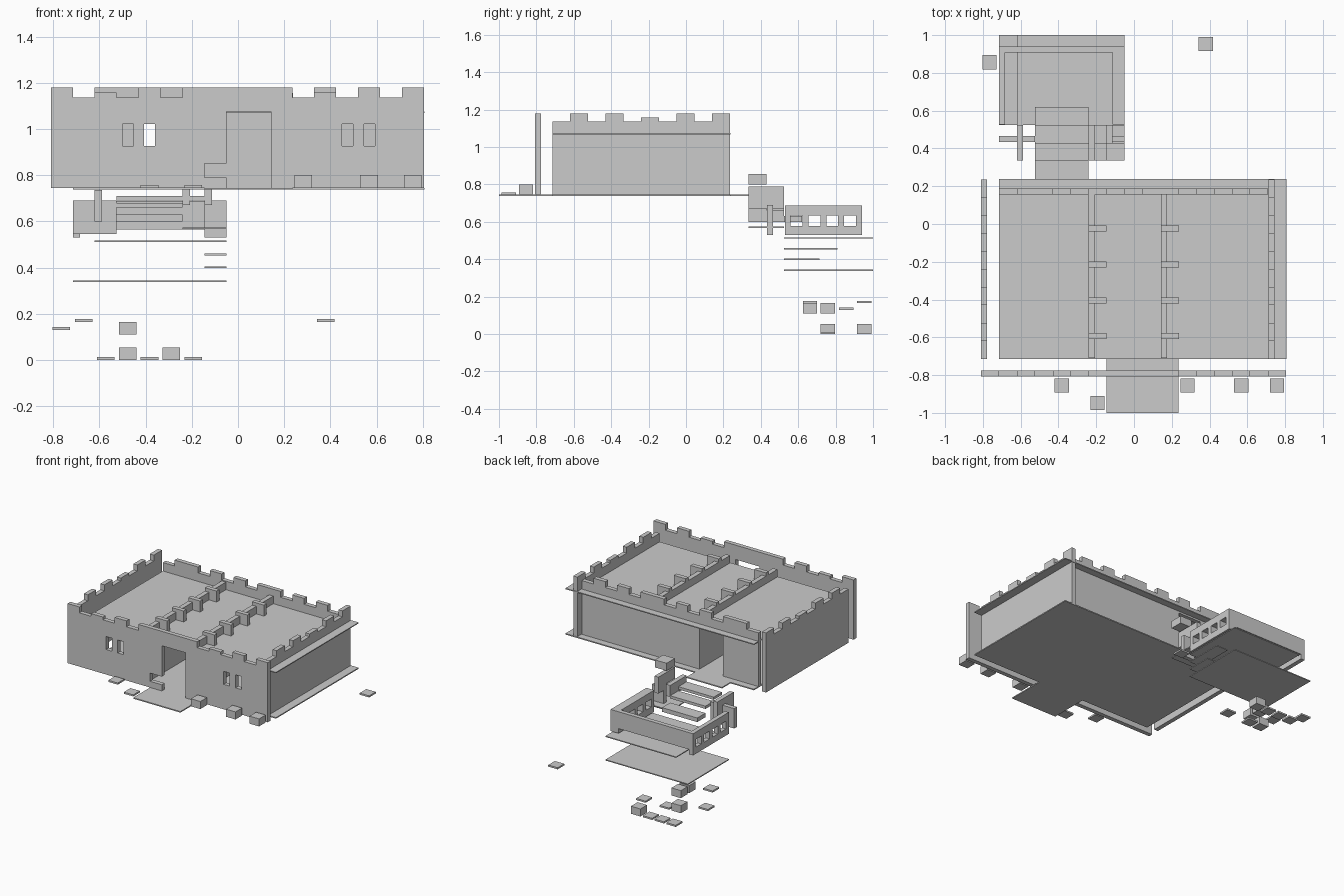
import bpy, bmesh

cube = bpy.data.objects.get("Cube")
if cube:
    bpy.data.objects.remove(cube)

stone = bpy.data.materials.new("grey stone")
stone.use_nodes = True
stone.diffuse_color = (0.6, 0.6, 0.6, 1)
stone.node_tree.nodes["Principled BSDF"].inputs["Base Color"].default_value = (0.6, 0.6, 0.6, 1)

FLOOR, ROOF, CELL = 0.745, 1.075, 0.095
TOPS = {"M": 1.18, "l": 1.157, "n": 1.137}


def finish(name, bm):
    bmesh.ops.recalc_face_normals(bm, faces=bm.faces)
    mesh = bpy.data.meshes.new(name)
    bm.to_mesh(mesh)
    bm.free()
    mesh.materials.append(stone)
    obj = bpy.data.objects.new(name, mesh)
    bpy.context.collection.objects.link(obj)
    return obj


def box(name, xs, ys, zs):
    bm = bmesh.new()
    bmesh.ops.create_cube(bm, size=1)
    for v in bm.verts:
        for i, (lo, hi) in enumerate((xs, ys, zs)):
            v.co[i] = hi if v.co[i] > 0 else lo
    return finish(name, bm)


def cut(obj, xs, ys, zs):
    cutter = box("cutter", xs, ys, zs)
    mod = obj.modifiers.new("opening", "BOOLEAN")
    mod.operation = "DIFFERENCE"
    mod.solver = "EXACT"
    mod.object = cutter
    bpy.context.view_layer.objects.active = obj
    bpy.ops.object.modifier_apply(modifier=mod.name)
    bpy.data.objects.remove(cutter)


def battlement(name, along_x, start, sides, pattern):
    """Wall with a stepped top, one letter per cell."""
    outline = [(start, FLOOR)]
    for i, letter in enumerate(pattern):
        for a in (start + i * CELL, start + (i + 1) * CELL):
            p = (a, TOPS[letter])
            if len(outline) > 2 and outline[-1] == p:
                continue
            outline.append(p)
    outline.append((start + len(pattern) * CELL, FLOOR))
    lo, hi = sides
    bm = bmesh.new()
    verts = [bm.verts.new((a, lo, z) if along_x else (lo, a, z)) for a, z in outline]
    face = bm.faces.new(verts)
    ext = bmesh.ops.extrude_face_region(bm, geom=[face])
    shift = (0, hi - lo, 0) if along_x else (hi - lo, 0, 0)
    bmesh.ops.translate(bm, vec=shift, verts=[g for g in ext["geom"] if isinstance(g, bmesh.types.BMVert)])
    return finish(name, bm)


# Main hall plates
box("hall_floor", (-0.715, 0.807), (-0.715, 0.238), (0.737, FLOOR))
box("hall_roof", (-0.715, 0.807), (-0.715, 0.238), (1.068, ROOF))
box("porch", (-0.145, 0.235), (-1.0, -0.715), (0.737, FLOOR))
box("back_landing", (-0.525, -0.24), (0.238, 0.335), (0.737, FLOOR))

# Main hall walls
front = battlement("front_wall", True, -0.81, (-0.807, -0.775), "MnlnMnMMMMMnlnMnM")
cut(front, (-0.05, 0.142), (-0.9, -0.7), (0.7, ROOF))
cut(front, (-0.145, 0.0), (-0.9, -0.7), (0.79, 0.85))
for x in (-0.5, -0.406, 0.45, 0.545):
    cut(front, (x, x + 0.047), (-0.9, -0.7), (0.927, 1.022))
back = battlement("back_wall", True, -0.715, (0.155, 0.187), "nMMnMnMnMMnMnMn")
cut(back, (-0.43, -0.24), (0.1, 0.22), (0.7, ROOF - 0.02))
for name, x in (("right_wall", -0.81), ("left_wall", 0.713)):
    battlement(name, False, -0.715, (x, x + 0.032), "nMnMnlnMnM")

# Partitions with short cross blocks
for x in (-0.24, 0.142):
    box("partition", (x, x + 0.034), (-0.71, 0.155), (FLOOR, 1.13))
    for i in range(4):
        y = -0.61 + i * 0.19
        box("partition_block", (x, x + 0.095), (y, y + 0.032), (ROOF, 1.155))

# Stairs down to the terrace
box("stair_upper", (-0.525, -0.145), (0.335, 0.43), (0.69, 0.71))
box("stair_middle", (-0.525, -0.24), (0.43, 0.525), (0.66, 0.68))
box("stair_lower", (-0.525, -0.24), (0.525, 0.62), (0.6, 0.63))
box("stair_side_right", (-0.62, -0.588), (0.335, 0.525), (0.6, 0.735))
box("stair_side_left", (-0.24, -0.207), (0.335, 0.525), (0.67, 0.755))
box("stair_side_ledge", (-0.24, -0.05), (0.335, 0.525), (0.567, 0.574))
box("stair_gate_right", (-0.715, -0.525), (0.433, 0.465), (0.545, 0.69))
box("stair_gate_left", (-0.145, -0.05), (0.433, 0.465), (0.53, 0.69))
box("stair_parapet_low", (-0.145, -0.113), (0.335, 0.525), (0.67, 0.79))
box("stair_parapet_high", (-0.145, -0.05), (0.335, 0.43), (0.8, 0.855))

# Terrace arcades
for name, x0, x1 in (("right", -0.715, -0.683), ("left", -0.113, -0.05)):
    box(name + "_arcade_base", (x0, x1), (0.528, 0.94), (0.53, 0.578))
    box(name + "_arcade_top", (x0, x1), (0.528, 0.94), (0.635, 0.688))
    for i in range(5):
        y = 0.528 + i * 0.095
        box(name + "_arcade_column", (x0, x1), (y, y + 0.032), (0.578, 0.635))
box("terrace_back_wall", (-0.715, -0.05), (0.908, 0.94), (0.565, 0.688))

# Stacked thin terrace plates
box("terrace_floor", (-0.62, -0.05), (0.525, 1.0), (0.51, 0.517))
box("ledge_upper", (-0.145, -0.05), (0.525, 0.81), (0.453, 0.46))
box("ledge_lower", (-0.145, -0.05), (0.525, 0.713), (0.397, 0.404))
box("terrace_base", (-0.715, -0.05), (0.525, 1.0), (0.338, 0.345))

# Loose stones: centre x, centre y, bottom, height
CUBE, SLAB = 0.055, 0.012
for x, y, z, h in [
    (-0.383, -0.855, FLOOR, SLAB), (-0.193, -0.948, FLOOR, SLAB),
    (0.283, -0.855, FLOOR, CUBE), (0.567, -0.855, FLOOR, CUBE), (0.757, -0.855, FLOOR, CUBE),
    (-0.765, 0.857, 0.13, SLAB), (-0.667, 0.663, 0.165, SLAB), (0.38, 0.953, 0.165, SLAB),
    (-0.478, 0.663, 0.11, CUBE), (-0.478, 0.758, 0.11, CUBE),
    (-0.478, 0.758, 0, CUBE), (-0.288, 0.953, 0, CUBE),
    (-0.573, 0.953, 0, SLAB), (-0.478, 0.953, 0, SLAB), (-0.383, 0.953, 0, SLAB),
    (-0.383, 0.758, 0, SLAB), (-0.193, 0.758, 0, SLAB),
]:
    box("loose_stone", (x - 0.038, x + 0.038), (y - 0.038, y + 0.038), (z, z + h))
